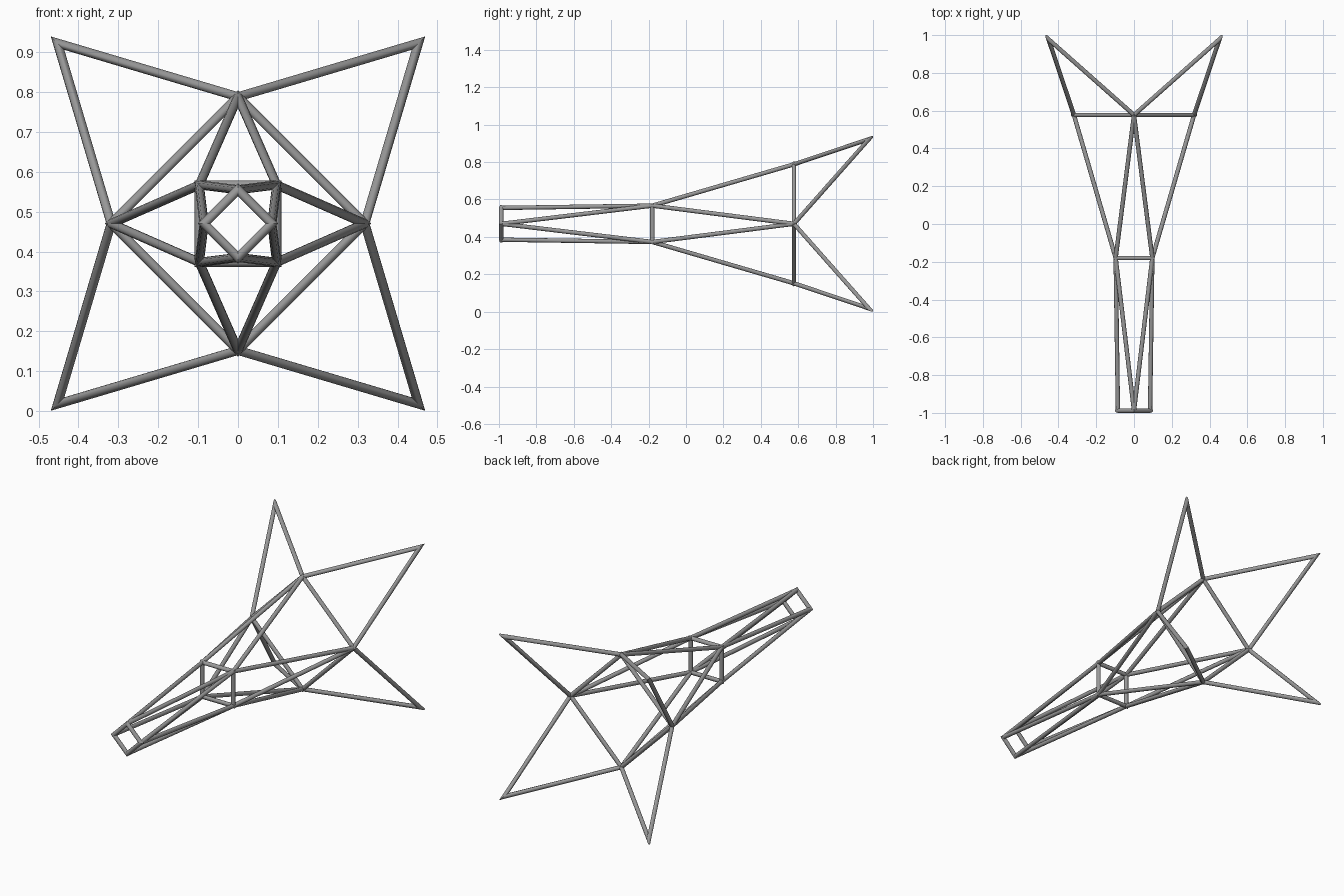
import bpy, bmesh
from math import radians, sin, cos
from mathutils import Vector

if "Cube" in bpy.data.objects:
    bpy.data.objects.remove(bpy.data.objects["Cube"], do_unlink=True)

R = 0.0115      # tube radius
SIDES = 12
MID = 0.47      # height of the long axis

metal = bpy.data.materials.new("grey metal")
metal.use_nodes = True
grey = (0.32, 0.32, 0.32, 1)
metal.diffuse_color = grey
bsdf = metal.node_tree.nodes["Principled BSDF"]
bsdf.inputs["Base Color"].default_value = grey
bsdf.inputs["Roughness"].default_value = 0.6


def ring(radius, y, start):
    """Four joints around the long axis."""
    return [Vector((radius * cos(radians(start + 90 * i)), y,
                    MID + radius * sin(radians(start + 90 * i)))) for i in range(4)]


def tube(bm, a, b, before=None, after=None):
    """Tube from a to b, mitred against the neighbouring joints if given."""
    axis = (b - a).normalized()
    start = a - axis * 0.06 if before else a
    end = b + axis * 0.06 if after else b
    part = bmesh.new()
    bmesh.ops.create_cone(part, cap_ends=True, segments=SIDES, radius1=R, radius2=R,
                          depth=(end - start).length)
    bmesh.ops.rotate(part, verts=part.verts, matrix=axis.to_track_quat('Z', 'Y').to_matrix())
    bmesh.ops.translate(part, verts=part.verts, vec=(start + end) / 2)
    for joint, other, inward in ((a, before, axis), (b, after, -axis)):
        if other:
            normal = (other - joint).normalized() - inward
            cut = bmesh.ops.bisect_plane(part, geom=part.verts[:] + part.edges[:] + part.faces[:],
                                         plane_co=joint, plane_no=normal, clear_outer=True)
            rim = [e for e in cut["geom_cut"] if isinstance(e, bmesh.types.BMEdge)]
            bmesh.ops.holes_fill(part, edges=rim)
    mesh = bpy.data.meshes.new("tube")
    part.to_mesh(mesh)
    part.free()
    bm.from_mesh(mesh)
    bpy.data.meshes.remove(mesh)


def finish(name, bm):
    mesh = bpy.data.meshes.new(name)
    bm.to_mesh(mesh)
    bm.free()
    mesh.materials.append(metal)
    obj = bpy.data.objects.new(name, mesh)
    bpy.context.collection.objects.link(obj)
    bpy.ops.object.select_all(action='DESELECT')
    obj.select_set(True)
    bpy.context.view_layer.objects.active = obj
    bpy.ops.object.shade_smooth_by_angle(angle=radians(40))


def frame(name, joints):
    bm = bmesh.new()
    for i in range(4):
        tube(bm, joints[i], joints[(i + 1) % 4], joints[i - 1], joints[(i + 2) % 4])
    finish(name, bm)


def struts(name, diamond, square):
    """Each diamond joint reaches the two nearest square joints."""
    bm = bmesh.new()
    for i in range(4):
        tube(bm, diamond[i], square[i])
        tube(bm, diamond[i], square[i - 1])
    finish(name, bm)


nose = ring(0.085, -0.988, 0)
waist = ring(0.097 * 2 ** 0.5, -0.18, 45)
tail = ring(0.318, 0.577, 0)
tips = ring(0.4525 * 2 ** 0.5, 0.978, 45)

# Cross frames
frame("nose_frame", nose)
frame("waist_frame", waist)
frame("tail_frame", tail)

# Long struts between the frames
struts("nose_struts", nose, waist)
struts("tail_struts", tail, waist)

# Four pointed fins behind the tail frame
for i, name in enumerate(("upper_left", "upper_right", "lower_right", "lower_left")):
    bm = bmesh.new()
    p, q = tail[i], tail[(i + 1) % 4]
    tube(bm, p, tips[i], after=q)
    tube(bm, q, tips[i], after=p)
    finish(name + "_fin", bm)
